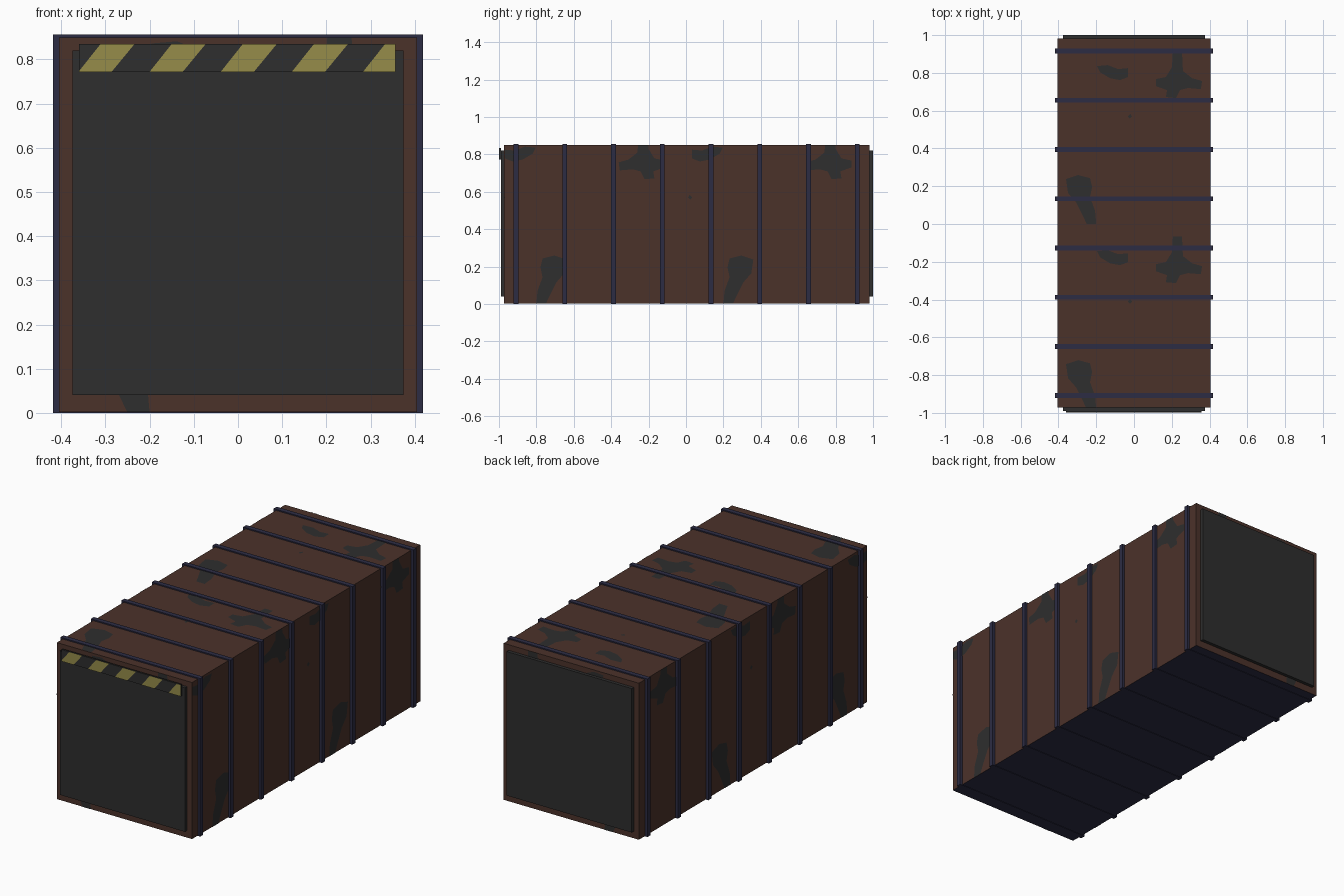
import bpy, bmesh
from mathutils import Vector

if "Cube" in bpy.data.objects:
    bpy.data.objects.remove(bpy.data.objects["Cube"])


def material(name, rgb):
    lin = [((c / 255 + 0.055) / 1.055) ** 2.4 for c in rgb]
    m = bpy.data.materials.new(name)
    m.diffuse_color = (*lin, 1)
    m.use_nodes = True
    m.node_tree.nodes["Principled BSDF"].inputs["Base Color"].default_value = m.diffuse_color
    return m


BROWN = material("rust brown", (75, 50, 42))
DARK = material("charcoal", (46, 46, 46))
NAVY = material("dark navy", (44, 44, 68))
YELLOW = material("warning yellow", (150, 140, 74))


def finish(bm, name, *mats):
    me = bpy.data.meshes.new(name)
    bm.to_mesh(me)
    bm.free()
    for m in mats:
        me.materials.append(m)
    ob = bpy.data.objects.new(name, me)
    bpy.context.collection.objects.link(ob)
    return ob


def box(name, lo, hi, *mats, bottom=0):
    bm = bmesh.new()
    bmesh.ops.create_cube(bm, size=1)
    for v in bm.verts:
        v.co = Vector([(a + b) / 2 + c * (b - a) for a, b, c in zip(lo, hi, v.co)])
    bm.normal_update()
    for f in bm.faces:
        if f.normal.z < -0.5:
            f.material_index = bottom
    return finish(bm, name, *mats)


def plates(name, polys, place, normal, lo, hi, mat):
    """Flat 2D outlines, clipped to the rectangle lo..hi, placed on a surface."""
    bm = bmesh.new()
    for p in polys:
        bm.faces.new([bm.verts.new((u, v, 0)) for u, v in p])
    for axis in (0, 1):
        for limit, s in ((lo[axis], -1), (hi[axis], 1)):
            n = Vector((0, 0, 0))
            n[axis] = s
            co = Vector((0, 0, 0))
            co[axis] = limit
            bmesh.ops.bisect_plane(bm, geom=bm.verts[:] + bm.edges[:] + bm.faces[:],
                                   plane_co=co, plane_no=n, clear_outer=True)
    for v in bm.verts:
        v.co = Vector(place(v.co.x, v.co.y))
    bm.normal_update()
    for f in bm.faces:
        if f.normal.dot(Vector(normal)) < 0:
            f.normal_flip()
    return finish(bm, name, mat)


# Container body with a navy underside
X, Y0, Y1, Z0, Z1 = 0.405, -0.972, 0.982, 0.002, 0.85
box("container_body", (-X, Y0, Z0), (X, Y1, Z1), BROWN, NAVY, bottom=1)

# Eight ribs wrapped around the body
for i in range(8):
    y = -0.909 + i * 0.2607
    box("rib", (-0.419, y - 0.013, 0), (0.419, y + 0.013, 0.856), NAVY)

# End panels
box("front_panel", (-0.375, -0.99, 0.04), (0.375, Y0 + 0.01, 0.82), DARK)
box("back_panel", (-0.375, Y1 - 0.01, 0.04), (0.375, 1.0, 0.82), DARK)

# Hazard strip above the front panel
box("hazard_strip", (-0.36, -0.999, 0.772), (0.357, -0.989, 0.835), DARK)
stripes = []
for i in range(5):
    x = -0.361 + i * 0.161
    stripes.append([(x, 0.772), (x + 0.075, 0.772), (x + 0.127, 0.835), (x + 0.05, 0.835)])
plates("hazard_stripes", stripes, lambda u, v: (u, -1.0, v), (0, -1, 0),
       (-0.36, 0.772), (0.357, 0.835), YELLOW)

# Worn patches: one repeating pattern of outlines
STAR = [(-.206, .915), (-.254, .915), (-.259, .81), (-.307, .772), (-.36, .757),
        (-.354, .714), (-.286, .72), (-.243, .709), (-.222, .667), (-.169, .672),
        (-.175, .709), (-.116, .73), (-.116, .767), (-.169, .778), (-.201, .83)]
OVAL = [(.196, .836), (.138, .841), (.085, .82), (.032, .825), (.032, .778),
        (.074, .762), (.127, .772), (.18, .804)]
BLOB = [(.36, .238), (.296, .259), (.233, .243), (.222, .196), (.233, .143),
        (.206, .069), (.2, 0), (.25, 0), (.275, .053), (.307, .116), (.349, .164)]
DOT = [(.01, .57), (.02, .582), (.033, .57), (.022, .558)]
PATTERN = (STAR, OVAL, BLOB, DOT)


def tiled(du, dv):
    return [[(u + a, v + b) for u, v in p] for p in PATTERN for a in du for b in dv]


E = 0.0015
for s in (-1, 1):
    plates("side_wear", tiled((-1, 0, 1), (0,)), lambda u, v: (s * (X + E), u, v),
           (s, 0, 0), (Y0, Z0), (Y1, Z1), DARK)
for s, y in ((-1, Y0 - E), (1, Y1 + E)):
    plates("end_wear", tiled((0,), (0,)), lambda u, v: (-u, y, v),
           (0, s, 0), (-X, Z0), (X, Z1), DARK)
plates("top_wear", tiled((0,), (-0.98, 0, 0.98)), lambda u, v: (-u, v, Z1 + E),
       (0, 0, 1), (-X, Y0), (X, Y1), DARK)
